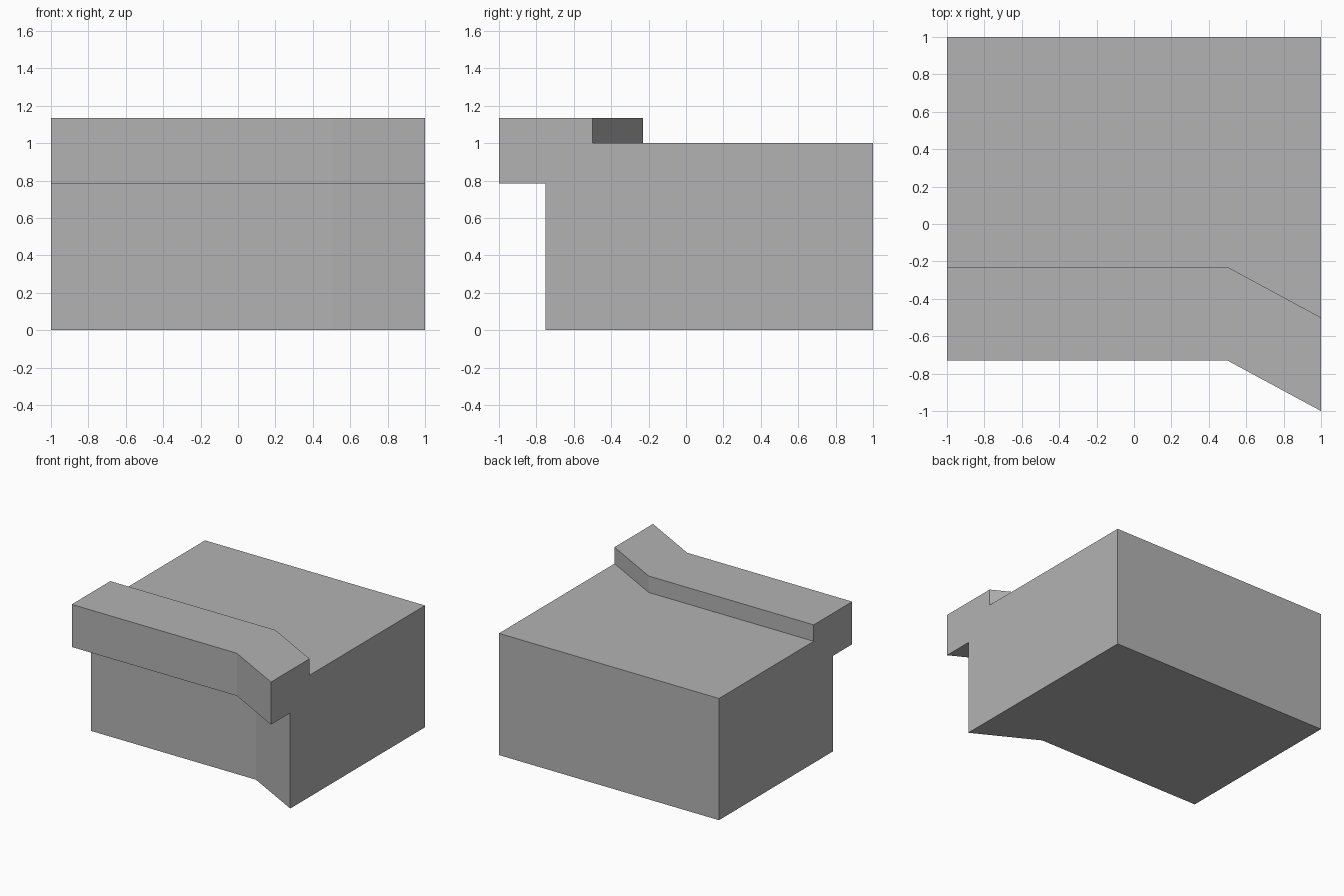
import bpy
import bmesh

cube = bpy.data.objects.get("Cube")
if cube:
    bpy.data.objects.remove(cube, do_unlink=True)

# One plain grey material
grey = bpy.data.materials.new("plain_grey")
grey.use_nodes = True
color = (0.45, 0.45, 0.45, 1)
grey.diffuse_color = color
grey.node_tree.nodes["Principled BSDF"].inputs["Base Color"].default_value = color

# Side profile (y, z): a block with a raised ledge overhanging its front
BACK = 1.0
profile = [(-0.75, 0), (BACK, 0), (BACK, 1), (-0.5, 1),
           (-0.5, 1.135), (-1, 1.135), (-1, 0.785), (-0.75, 0.785)]

# Stations along x with the setback of the front; the back stays straight
stations = [(-1, 0.27), (0.5, 0.27), (1, 0)]

bm = bmesh.new()
rings = [[bm.verts.new((x, y if y == BACK else y + setback, z)) for y, z in profile]
         for x, setback in stations]

# Skin between stations, then close both ends
for a, b in zip(rings, rings[1:]):
    for i in range(len(profile)):
        j = (i + 1) % len(profile)
        bm.faces.new((a[i], a[j], b[j], b[i]))
bm.faces.new(rings[0])
bm.faces.new(rings[-1])

# Merge the straight back and underside into single flat faces
bmesh.ops.recalc_face_normals(bm, faces=bm.faces)
bmesh.ops.dissolve_limit(bm, angle_limit=0.01, verts=bm.verts, edges=bm.edges)

mesh = bpy.data.meshes.new("block_with_ledge")
bm.to_mesh(mesh)
bm.free()
mesh.materials.append(grey)
block = bpy.data.objects.new("block_with_ledge", mesh)
bpy.context.collection.objects.link(block)
